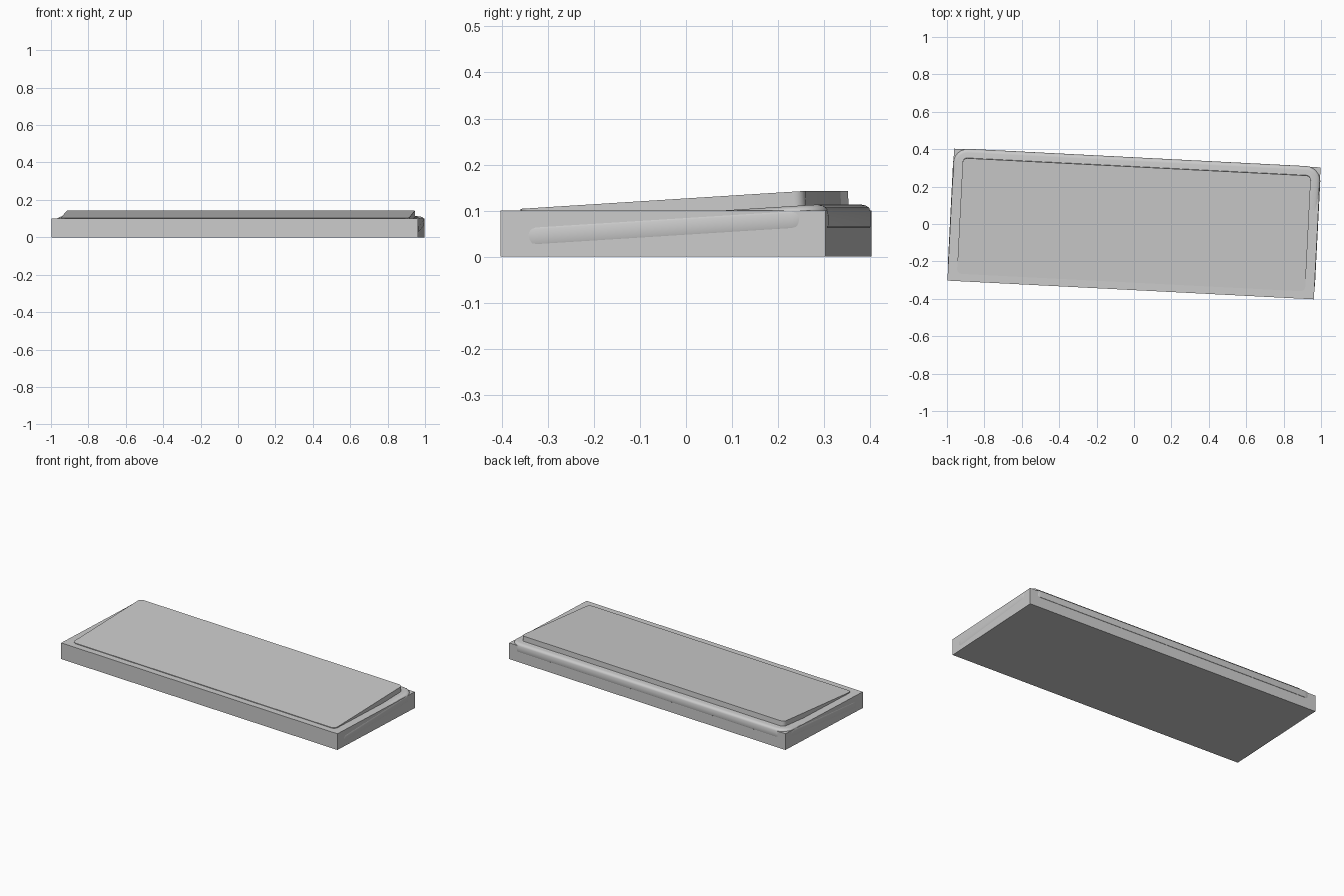
import bpy, bmesh
from math import radians, cos, sin, pi
from mathutils import Matrix

cube = bpy.data.objects.get("Cube")
if cube:
    bpy.data.objects.remove(cube, do_unlink=True)

grey = bpy.data.materials.new("light_grey")
grey.use_nodes = True
grey.diffuse_color = (0.6, 0.6, 0.6, 1)
grey.node_tree.nodes["Principled BSDF"].inputs["Base Color"].default_value = (0.6, 0.6, 0.6, 1)

YAW = Matrix.Rotation(radians(-2.92), 4, 'Z')
TILT = Matrix.Rotation(radians(3.6), 4, 'X')


def outline(hx, hy, r, steps):
    """Counter-clockwise rectangle with rounded corners."""
    if r <= 0:
        return [(hx, hy), (-hx, hy), (-hx, -hy), (hx, -hy)]
    pts = []
    for i, (sx, sy) in enumerate([(1, 1), (-1, 1), (-1, -1), (1, -1)]):
        for k in range(steps + 1):
            a = (i + k / steps) * pi / 2
            pts.append((sx * (hx - r) + r * cos(a), sy * (hy - r) + r * sin(a)))
    return pts


def slab(name, hx, hy, r, profile, matrix, smooth=False, steps=8):
    """Stack outlines; profile lists (height, inset) from bottom to top."""
    bm = bmesh.new()
    rings = []
    for z, inset in profile:
        pts = outline(hx - inset, hy - inset, r - inset if r else 0, steps)
        rings.append([bm.verts.new((x, y, z)) for x, y in pts])
    for low, high in zip(rings, rings[1:]):
        n = len(low)
        for i in range(n):
            j = (i + 1) % n
            bm.faces.new((low[i], low[j], high[j], high[i]))
    bm.faces.new(rings[0][::-1])
    bm.faces.new(rings[-1])
    bm.transform(matrix)
    mesh = bpy.data.meshes.new(name)
    bm.to_mesh(mesh)
    bm.free()
    mesh.materials.append(grey)
    ob = bpy.data.objects.new(name, mesh)
    bpy.context.collection.objects.link(ob)
    if smooth:
        bpy.ops.object.select_all(action='DESELECT')
        ob.select_set(True)
        bpy.context.view_layer.objects.active = ob
        bpy.ops.object.shade_smooth_by_angle(angle=radians(40))
    return ob


# Square-cornered base block
slab("base", 0.981, 0.353, 0, [(0, 0), (0.1, 0)], YAW)

# Tilted body with rounded edges that swell just past the base walls
body_profile = [(-0.06, 0.02), (-0.05, 0.001), (-0.045, -0.001), (-0.028, -0.002),
                (-0.015, -0.001), (-0.008, 0.001), (-0.003, 0.008), (0, 0.018)]
slab("tilted_body", 0.981, 0.353, 0.075, body_profile,
     YAW @ Matrix.Translation((0, 0, 0.0923)) @ TILT, smooth=True)

# Raised plate on the tilted body
slab("top_plate", 0.932, 0.31, 0.025, [(-0.033, 0), (0, 0)],
     YAW @ Matrix.Translation((0, -0.004, 0.1233)) @ TILT, smooth=True, steps=5)
